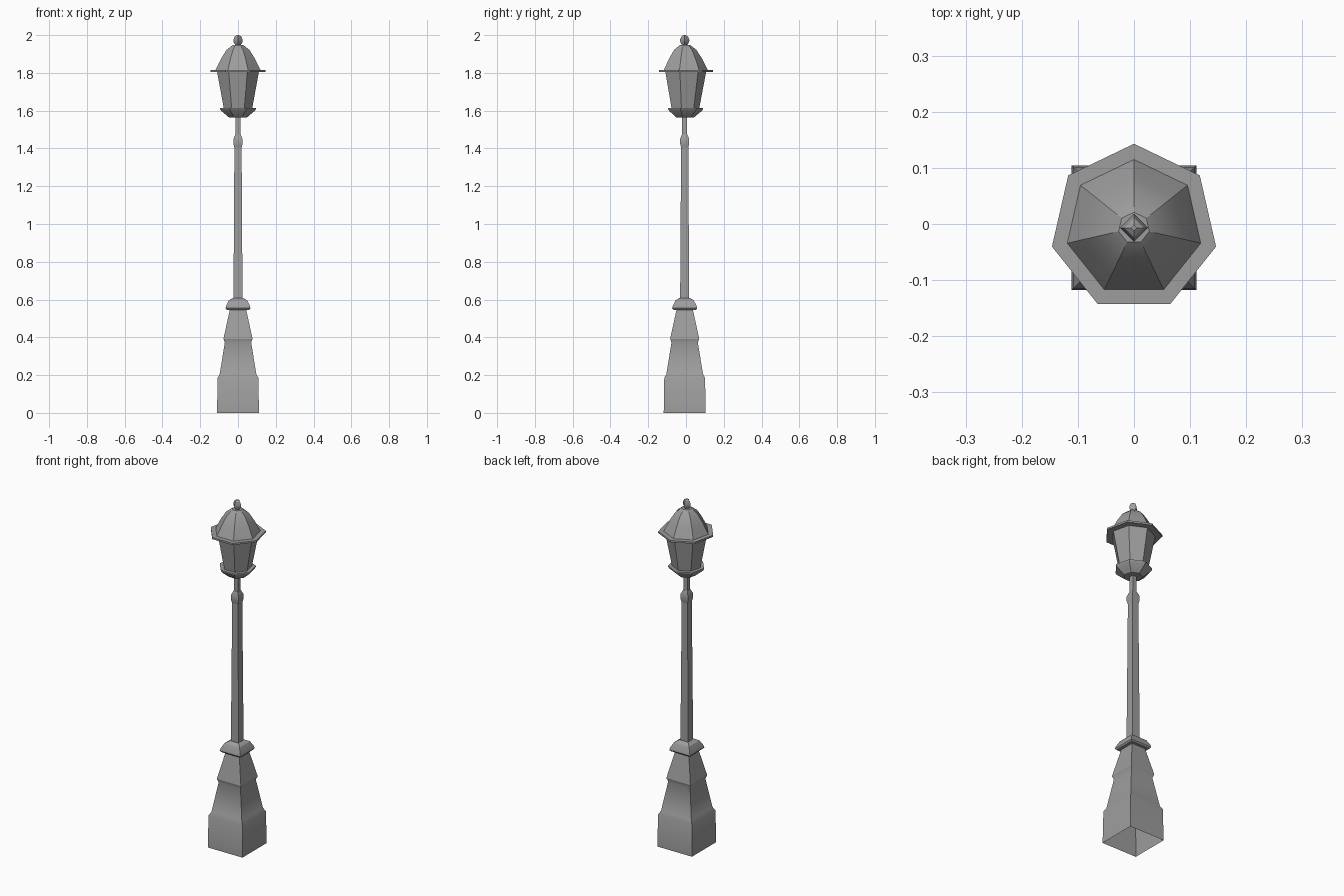
import bpy
import bmesh
from math import sin, cos, pi, sqrt, radians

cube = bpy.data.objects.get("Cube")
if cube:
    bpy.data.objects.remove(cube, do_unlink=True)

CENTRE_Y = -0.007

iron = bpy.data.materials.new("grey iron")
iron.use_nodes = True
GREY = (0.34, 0.34, 0.34, 1)
iron.diffuse_color = GREY
iron.node_tree.nodes["Principled BSDF"].inputs["Base Color"].default_value = GREY


def turned(name, profile, sides, start, scale=1.0, cap_bottom=True):
    """Stack rings of the given (radius, height) profile into a faceted part."""
    bm = bmesh.new()
    rings = []
    for radius, z in profile:
        ring = []
        for i in range(sides):
            a = start + 2 * pi * i / sides
            ring.append(bm.verts.new((radius * scale * cos(a), radius * scale * sin(a), z)))
        rings.append(ring)
    for low, high in zip(rings, rings[1:]):
        for i in range(sides):
            j = (i + 1) % sides
            bm.faces.new((low[i], low[j], high[j], high[i]))
    bm.faces.new(rings[-1])
    if cap_bottom:
        bm.faces.new(rings[0][::-1])
    mesh = bpy.data.meshes.new(name)
    bm.to_mesh(mesh)
    bm.free()
    mesh.materials.append(iron)
    obj = bpy.data.objects.new(name, mesh)
    obj.location.y = CENTRE_Y
    bpy.context.collection.objects.link(obj)
    bpy.ops.object.select_all(action="DESELECT")
    obj.select_set(True)
    bpy.context.view_layer.objects.active = obj
    bpy.ops.object.shade_smooth_by_angle(angle=radians(30))
    return obj


def square(name, profile, **options):
    """Square part, profile given as half widths."""
    return turned(name, profile, 4, pi / 4, sqrt(2), **options)


def heptagon(name, profile):
    """Seven sided part with one corner at the back."""
    return turned(name, profile, 7, pi / 2)


# Pedestal, hollow underneath
square("pedestal", [(0.111, 0), (0.108, 0.185), (0.097, 0.205), (0.07, 0.372),
                    (0.077, 0.392), (0.043, 0.548)], cap_bottom=False)
square("pedestal_cap", [(0.06, 0.546), (0.066, 0.554), (0.063, 0.567),
                        (0.048, 0.596), (0.03, 0.607)])

# Post
square("lower_post", [(0.024, 0.6), (0.019, 1.41)])
square("post_collar", [(0.019, 1.405), (0.024, 1.425), (0.024, 1.45), (0.014, 1.475)])
square("upper_post", [(0.013, 1.46), (0.013, 1.57)])

# Lantern
heptagon("lantern_cup", [(0.05, 1.565), (0.092, 1.6), (0.098, 1.609), (0.098, 1.615)])
heptagon("lantern_body", [(0.077, 1.612), (0.114, 1.808)])
heptagon("roof_brim", [(0.15, 1.806), (0.15, 1.816)])
heptagon("roof", [(0.123, 1.814), (0.092, 1.875), (0.062, 1.922), (0.028, 1.948)])

# Finial, turned cornerwise
turned("finial", [(0.012, 1.944), (0.023, 1.962), (0.025, 1.975),
                  (0.017, 1.993), (0.005, 2.0)], 4, 0)
